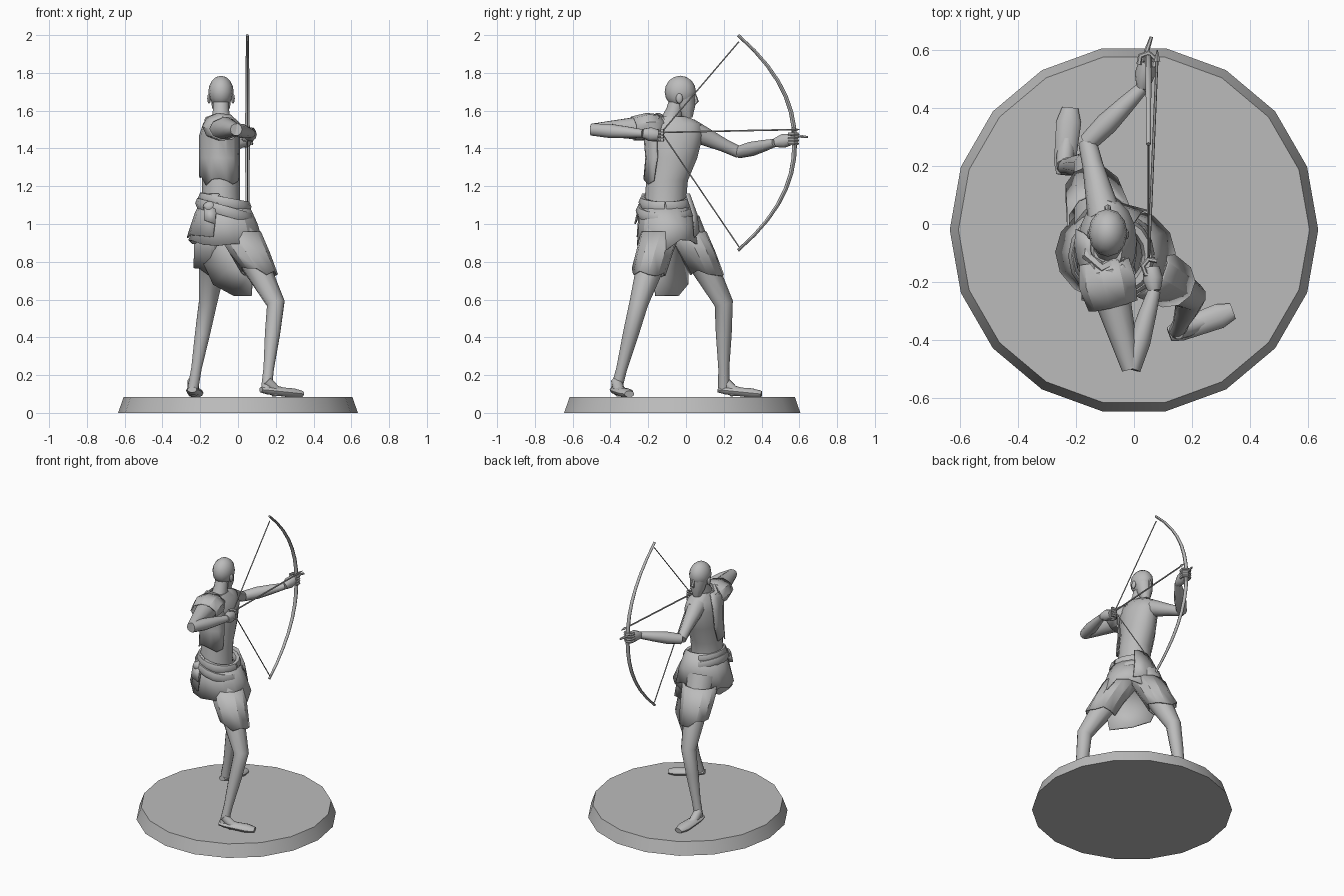
import bpy, bmesh, math, random
from mathutils import Vector

random.seed(4)
if "Cube" in bpy.data.objects:
    bpy.data.objects.remove(bpy.data.objects["Cube"])

grey = bpy.data.materials.new("stone_grey")
grey.use_nodes = True
colour = (.5, .5, .5, 1)
grey.diffuse_color = colour
grey.node_tree.nodes["Principled BSDF"].inputs["Base Color"].default_value = colour


def finish(name, bm, cloth=False):
    """Turn a bmesh into a named object; cloth is thin and faceted."""
    mesh = bpy.data.meshes.new(name)
    bmesh.ops.recalc_face_normals(bm, faces=bm.faces)
    bm.to_mesh(mesh)
    bm.free()
    mesh.materials.append(grey)
    mesh.shade_smooth()
    mesh.set_sharp_from_angle(angle=math.radians(25 if cloth else 45))
    obj = bpy.data.objects.new(name, mesh)
    bpy.context.collection.objects.link(obj)
    if cloth:
        solid = obj.modifiers.new("thickness", "SOLIDIFY")
        solid.thickness = .008
        solid.offset = 0


def skin(name, rings, closed=True, caps=True, cloth=False):
    """Bridge successive rings of points with quads."""
    bm = bmesh.new()
    loops = [[bm.verts.new(point) for point in ring] for ring in rings]
    count = len(loops[0])
    for low, high in zip(loops, loops[1:]):
        for i in range(count if closed else count - 1):
            j = (i + 1) % count
            bm.faces.new((low[i], low[j], high[j], high[i]))
    if caps and not cloth:
        bm.faces.new(loops[0])
        bm.faces.new(loops[-1])
    finish(name, bm, cloth)


def loft(name, levels, sides=14, arc=None, cloth=False):
    """Stack horizontal ellipses (x, y, z, radius x, radius y); cloth gets a ragged hem."""
    start, end = arc or (0, 360)
    steps = sides - 1 if arc else sides
    angles = [math.radians(start + (end - start) * i / steps) for i in range(sides)]
    rings = [[Vector((x + rx * math.cos(a), y + ry * math.sin(a), z)) for a in angles]
             for x, y, z, rx, ry in levels]
    if cloth:
        for point in rings[-1]:
            point.z += random.uniform(-.03, .03)
    skin(name, rings, closed=arc is None, cloth=cloth)


def limb(name, points, radii, sides=10, flat=1, **options):
    """Sweep a round section along a path, one radius per point."""
    points = [Vector(p) for p in points]
    whole = points[-1] - points[0]
    ref = Vector((1, 0, 0)) if abs(whole.z) > whole.xy.length else Vector((0, 0, 1))
    turns = [math.tau * k / sides for k in range(sides)]
    rings = []
    for i, (point, radius) in enumerate(zip(points, radii)):
        along = points[min(i + 1, len(points) - 1)] - points[max(i - 1, 0)]
        side = along.cross(ref).normalized()
        up = side.cross(along).normalized() * flat
        rings.append([point + radius * (side * math.cos(t) + up * math.sin(t)) for t in turns])
    skin(name, rings, **options)


def ball(name, place, size):
    bm = bmesh.new()
    bmesh.ops.create_uvsphere(bm, u_segments=12, v_segments=8, radius=1)
    for vert in bm.verts:
        vert.co = Vector(place) + vert.co * Vector(size)
    finish(name, bm)


def inflate(levels, amount):
    """Grow ellipse levels outwards for a layer of cloth."""
    return [(x, y, z, rx + amount, ry + amount) for x, y, z, rx, ry in levels]


# Base disc
loft("base", [(0, -.02, 0, .635, .635), (0, -.02, .085, .605, .605)], sides=18)

# Torso, chest towards +x, from pelvis to shoulders
torso = [(-.09, *row) for row in (
    (-.11, 1, .12, .12), (-.11, 1.12, .1, .11), (-.1, 1.23, .1, .11), (-.07, 1.35, .1, .13),
    (-.06, 1.47, .1, .15), (-.07, 1.53, .08, .15), (-.08, 1.57, .05, .09))]
loft("torso", torso, sides=16)

# Head looking towards +y
face_x = -.09
limb("neck", [(face_x, -.1, 1.5), (face_x, -.06, 1.6), (face_x, -.04, 1.68)], (.06, .045, .042))
ball("skull", (face_x, -.03, 1.7), (.067, .083, .085))
limb("jaw", [(face_x, -.01, 1.68), (face_x, 0, 1.62), (face_x, .01, 1.56)], (.058, .05, .025))
limb("nose", [(face_x, .045, 1.69), (face_x, .055, 1.65), (face_x, .04, 1.63)], (.007, .013, .006), sides=6)
for label, side in (("left", 1), ("right", -1)):
    ball(label + "_ear", (face_x + .063 * side, -.035, 1.665), (.01, .018, .027))

# Legs, feet and thigh wraps
stance = {
    "front": ((-.02, -.12, 1), (.2, -.25, .58), (.15, -.37, .12), (.34, -.3, .1)),
    "back": ((-.11, -.02, 1), (-.16, .2, .58), (-.24, .2, .12), (-.22, .4, .1)),
}
for label, joints in stance.items():
    hip, knee, ankle, toe = map(Vector, joints)
    limb(label + "_leg", [hip, hip.lerp(knee, .5), knee, knee.lerp(ankle, .35),
                          knee.lerp(ankle, .75), ankle], (.1, .075, .05, .042, .029, .03))
    limb(label + "_foot", [ankle.lerp(toe, t) for t in (-.15, .05, .4, .75, 1)],
         (.025, .037, .04, .043, .028), flat=.6)
    limb(label + "_instep", [ankle + Vector((0, 0, .05)), ankle.lerp(toe, .25), ankle.lerp(toe, .6)],
         (.028, .032, .02))
    wrap = []
    for t in (.1, .35, .6):
        width = .12 - .04 * t
        wrap.append((*hip.lerp(knee, t), width, width * .9))
    loft(label + "_thigh_wrap", wrap, sides=11, cloth=True)

# Arms and hands, fingers curled around the grip
reach = {
    "bow": ((-.1, .02, 1.5), (-.16, .28, 1.38), (.03, .47, 1.43), (.045, .56, 1.45), .06, 0),
    "draw": ((-.1, -.16, 1.51), (-.01, -.5, 1.5), (.07, -.23, 1.48), (.06, -.15, 1.47), .075, math.pi / 2),
}
for label, (*joints, girth, turn) in reach.items():
    shoulder, elbow, wrist, grip = map(Vector, joints)
    limb(label + "_upper_arm", [shoulder, shoulder.lerp(elbow, .35), shoulder.lerp(elbow, .7), elbow],
         (girth, girth * .8, girth * .6, .032))
    limb(label + "_forearm", [elbow, elbow.lerp(wrist, .35), elbow.lerp(wrist, .7), wrist],
         (.033, .039, .031, .022))
    limb(label + "_hand", [wrist, wrist.lerp(grip, .5), grip], (.022, .035, .028), flat=1.1)
    for i in range(4):
        curl = [turn + math.radians(angle) for angle in (200, 140, 80, 20, -40)]
        limb(label + "_finger", [grip + Vector((.03 * math.cos(a), .03 * math.sin(a), .017 * i - .025))
                                 for a in curl], [.009] * len(curl), sides=6)
limb("pointing_finger", [(.04, .56, 1.47), (.045, .6, 1.465), (.06, .645, 1.46)], (.01, .009, .006), sides=6)

# Bow stave as a parabola, with string and arrow
bow_x, nock = .05, Vector((.05, -.13, 1.485))
spans = [i / 7 for i in range(-7, 8)]
limb("bow", [(bow_x, .575 - .3 * abs(s) ** 2.2, 1.43 + .57 * s) for s in spans],
     [.013 - .005 * abs(s) for s in spans], sides=8)
for label, z in (("upper", 1.965), ("lower", .88)):
    limb(label + "_string", [nock, (bow_x, .28, z)], (.0035, .0035), sides=6)
limb("arrow", [nock, (.08, .58, 1.5)], (.005, .005), sides=6)
limb("arrow_head", [(.08, .56, 1.5), (.08, .6, 1.5)], (.011, .002), sides=4)

# Tunic panel, sleeve cap and collar roll over the drawing shoulder
loft("tunic_panel", inflate(torso[:1:-1], .012), sides=9, arc=(165, 325), cloth=True)
limb("sleeve_cap", [(-.1, -.13, 1.515), (-.09, -.2, 1.515), (-.07, -.28, 1.505)],
     (.085, .098, .085), sides=9, flat=.72, cloth=True)
limb("collar_roll", [(-.15, -.05, 1.52), (-.16, -.11, 1.55), (-.11, -.15, 1.57),
                     (-.05, -.12, 1.55), (-.02, -.08, 1.48)], [.02] * 5, sides=6)

# Belt rolls and layered skirt
circle = [math.tau * k / 16 for k in range(17)]
for label, z, tilt, width in (("upper", 1.115, .2, .12), ("lower", 1.07, .3, .135)):
    limb(label + "_belt_roll", [(-.07 + width * math.cos(t), -.11 + width * math.sin(t),
                                 z - tilt * width * math.cos(t)) for t in circle],
         [.022] * len(circle), sides=6, flat=1.4, caps=False)
skirt = [(-.06, *row) for row in ((-.11, 1.11, .11, .12), (-.1, 1, .16, .15), (-.1, .89, .2, .16))]
loft("skirt", skirt, cloth=True)
overlay = [(x, y, z + .05, rx, ry) for x, y, z, rx, ry in inflate(skirt, .008)]
loft("skirt_overlay", overlay, sides=9, arc=(60, 250), cloth=True)

# Hanging cloth between the legs, and the knot at the belt
skin("hanging_cloth", [[(.08, -.18, .9), (-.06, -.1, .93), (-.19, 0, .9)],
                       [(.08, -.18, .75), (-.05, -.09, .76), (-.18, .01, .79)],
                       [(.07, -.16, .62), (-.02, -.04, .62), (-.13, .01, .68)]], closed=False, cloth=True)
ball("belt_knot", (-.15, -.23, 1.09), (.035, .025, .03))
skin("knot_tail", [[(-.18, -.24, 1.09), (-.12, -.25, 1.09)], [(-.18, -.26, 1.02), (-.12, -.27, 1)]],
     closed=False, cloth=True)
